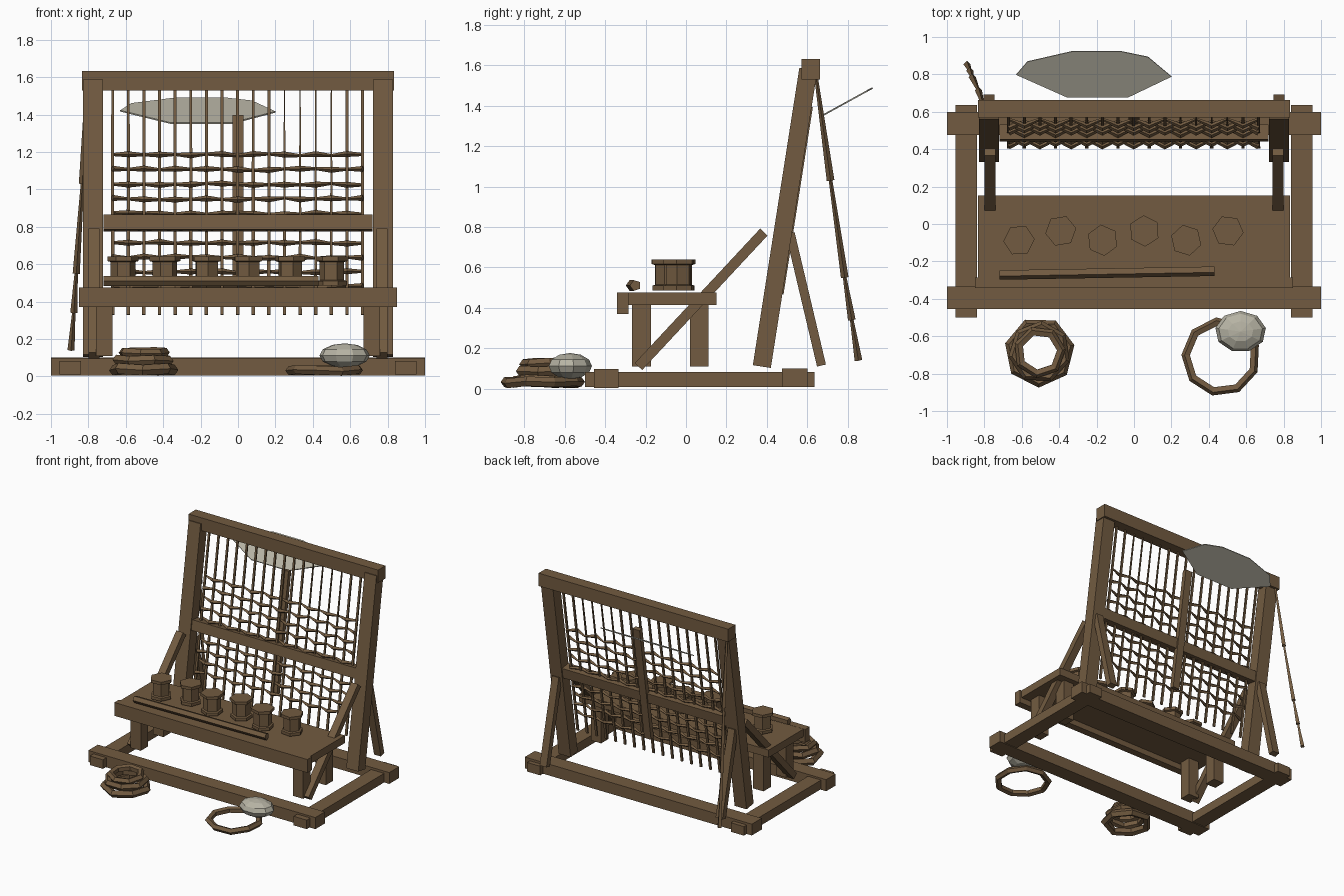
import bpy, bmesh, math, random
from mathutils import Vector

random.seed(4)
cube = bpy.data.objects.get("Cube")
if cube:
    bpy.data.objects.remove(cube, do_unlink=True)


def material(name, rgb):
    m = bpy.data.materials.new(name)
    m.use_nodes = True
    m.diffuse_color = (*rgb, 1)
    m.node_tree.nodes["Principled BSDF"].inputs["Base Color"].default_value = (*rgb, 1)
    return m


WOOD = material("brown wood", (0.17, 0.105, 0.052))
WOOL = material("pale wool", (0.47, 0.45, 0.37))


def finish(name, bm, mat=WOOD):
    bmesh.ops.recalc_face_normals(bm, faces=bm.faces[:])
    mesh = bpy.data.meshes.new(name)
    bm.to_mesh(mesh)
    bm.free()
    mesh.materials.append(mat)
    ob = bpy.data.objects.new(name, mesh)
    bpy.context.collection.objects.link(ob)
    return ob


def box(name, x, y, z):
    """Box from (min, max) pairs."""
    bm = bmesh.new()
    bmesh.ops.create_cube(bm, size=1)
    for v in bm.verts:
        v.co = [lo + (c + 0.5) * (hi - lo) for c, (lo, hi) in zip(v.co, (x, y, z))]
    return finish(name, bm)


def strut(name, p0, p1, width, depth, top_width=None):
    """Bar leaning in the side plane; width lies along x."""
    p0, p1 = Vector(p0), Vector(p1)
    side = Vector((1, 0, 0))
    out = side.cross(p1 - p0).normalized()
    bm = bmesh.new()
    rings = []
    for p, w in ((p0, width), (p1, top_width or width)):
        rings.append([bm.verts.new(p + side * sx * w / 2 + out * sy * depth / 2)
                      for sx, sy in ((-1, -1), (1, -1), (1, 1), (-1, 1))])
    a, b = rings
    bm.faces.new(a)
    bm.faces.new(b)
    for i in range(4):
        j = (i + 1) % 4
        bm.faces.new((a[i], a[j], b[j], b[i]))
    return finish(name, bm)


def tube(name, pts, radii, sides=4, closed=False):
    """Faceted tube swept along a path."""
    pts = [Vector(p) for p in pts]
    n = len(pts)
    bm = bmesh.new()
    rings = []
    for i, p in enumerate(pts):
        if closed:
            t = pts[(i + 1) % n] - pts[i - 1]
        else:
            t = pts[min(i + 1, n - 1)] - pts[max(i - 1, 0)]
        t.normalize()
        ref = Vector((0, 1, 0)) if abs(t.z) > 0.8 else Vector((0, 0, 1))
        u = t.cross(ref).normalized()
        w = u.cross(t)
        rings.append([bm.verts.new(p + radii[i] * (u * math.cos(a) + w * math.sin(a)))
                      for a in (2 * math.pi * k / sides for k in range(sides))])
    for i in range(n if closed else n - 1):
        a, b = rings[i], rings[(i + 1) % n]
        for k in range(sides):
            j = (k + 1) % sides
            bm.faces.new((a[k], a[j], b[j], b[k]))
    if not closed:
        bm.faces.new(rings[0])
        bm.faces.new(rings[-1])
    return finish(name, bm)


def lean(z):
    """Depth of the leaning loom plane at a height."""
    return 0.375 + (z - 0.11) * 0.156


# Ground frame
box("front_ground_rail", (-1, 1), (-0.455, -0.335), (0.005, 0.097))
box("back_ground_rail", (-1, 1), (0.475, 0.6), (0.01, 0.1))

for s, label in ((-1, "right"), (1, "left")):
    def span(a, b):
        return tuple(sorted((s * a, s * b)))

    box(label + "_ground_rail", span(0.84, 0.955), (-0.5, 0.635), (0.01, 0.082))
    # Upright frame and its props
    strut(label + "_post", (s * 0.775, 0.375, 0.11), (s * 0.775, 0.605, 1.58), 0.105, 0.09)
    strut(label + "_back_leg", (s * 0.775, 0.67, 0.115), (s * 0.775, 0.515, 0.77), 0.06, 0.045)
    strut(label + "_front_brace", (s * 0.77, -0.235, 0.11), (s * 0.77, 0.385, 0.775), 0.06, 0.05)
    # Bench legs
    for place, y in (("front", -0.22), ("back", 0.065)):
        box(f"{label}_bench_{place}_leg", span(0.67, 0.76), (y - 0.046, y + 0.046), (0.11, 0.42))

# Cross beams and centre slat
box("top_beam", (-0.835, 0.835), (0.57, 0.662), (1.53, 1.632))
strut("middle_beam", (0, lean(0.78), 0.78), (0, lean(0.86), 0.86), 1.44, 0.08)
strut("centre_slat", (0, 0.465, 0.47), (0, 0.61, 1.395), 0.06, 0.035)

# Bench
box("bench_top", (-0.835, 0.835), (-0.33, 0.152), (0.415, 0.475))
box("bench_apron", (-0.85, 0.85), (-0.342, -0.285), (0.37, 0.476))

# Warp strips
warp_x = [-0.67 + i * 0.0835 for i in range(17)]
for i, x in enumerate(warp_x):
    strut(f"warp_strip_{i + 1}", (x, lean(0.33), 0.33), (x, lean(1.54), 1.54),
          0.018, 0.012, 0.006 if 10 < i < 15 else 0.015)

# Weft rows woven in and out of the warp
for r in range(10):
    z = 0.48 + r * 0.0783
    pts, radii = [], []
    for i, x in enumerate(warp_x):
        sign = 1 if (i + r) % 2 else -1
        pts.append((x, lean(z) + sign * 0.018, z + random.uniform(-0.005, 0.005)))
        radii.append(0.016 if sign < 0 else 0.008)
    tube(f"weft_row_{r + 1}", pts, radii)

# Spools on the bench: turned profile with two rims
profile = ((0, 0.486), (0.08, 0.486), (0.08, 0.51), (0.066, 0.515),
           (0.066, 0.612), (0.084, 0.617), (0.084, 0.64), (0, 0.64))
for i in range(6):
    cx, cy = -0.615 + i * 0.2235, -0.087 if i % 2 == 0 else -0.037
    bm = bmesh.new()
    turn = random.uniform(0, 1)
    rings = []
    for rad, z in profile[1:-1]:
        rings.append([bm.verts.new((cx + rad * math.cos(turn + k * math.pi / 3),
                                    cy + rad * math.sin(turn + k * math.pi / 3), z))
                      for k in range(6)])
    for a, b in zip(rings, rings[1:]):
        for k in range(6):
            j = (k + 1) % 6
            bm.faces.new((a[k], a[j], b[j], b[k]))
    bm.faces.new(rings[0])
    bm.faces.new(rings[-1])
    finish(f"spool_{i + 1}", bm)

# Beater stick
tube("beater_stick", [(-0.72, -0.27, 0.511), (0.43, -0.25, 0.511)], [0.028, 0.028], 5)


# Rope coils
def coil(name, x, y, z, radius, thick, count, turn):
    pts = [(x + radius * math.cos(turn + 2 * math.pi * k / count),
            y + radius * math.sin(turn + 2 * math.pi * k / count),
            z + random.uniform(-0.006, 0.006)) for k in range(count)]
    tube(name, pts, [thick] * count, 5, closed=True)


coil("coil_bottom", -0.505, -0.685, 0.038, 0.16, 0.03, 7, 0.2)
coil("coil_middle", -0.505, -0.685, 0.085, 0.14, 0.028, 7, 0.6)
coil("coil_top", -0.505, -0.685, 0.127, 0.115, 0.026, 7, 1.0)
coil("loose_rope_ring", 0.465, -0.71, 0.033, 0.187, 0.025, 9, 0.3)

# Hanging cord: tapered lengths on the right post
cord = [(-0.81, 0.645, 1.53), (-0.832, 0.715, 1.03), (-0.865, 0.785, 0.55),
        (-0.878, 0.82, 0.34), (-0.893, 0.853, 0.14)]
for i, (a, b) in enumerate(zip(cord, cord[1:])):
    tube(f"hanging_cord_{i + 1}", [a, b], [0.009, 0.019])

# Wool ball
bm = bmesh.new()
bmesh.ops.create_uvsphere(bm, u_segments=9, v_segments=6, radius=1)
for v in bm.verts:
    v.co = (0.57 + v.co.x * 0.137, -0.575 + v.co.y * 0.11, 0.112 + v.co.z * 0.065)
finish("wool_ball", bm, WOOL)

# Fleece sheet behind the top beam
outline = ((-0.63, 0.80), (-0.57, 0.87), (-0.33, 0.925), (-0.07, 0.925),
           (0.075, 0.895), (0.2, 0.79), (-0.03, 0.68), (-0.36, 0.68))
bm = bmesh.new()
face = bm.faces.new([bm.verts.new((x, y, 1.35 + (y - 0.68) * 0.55)) for x, y in outline])
top = bmesh.ops.extrude_face_region(bm, geom=[face])["geom"]
bmesh.ops.translate(bm, vec=(0, -0.003, 0.007),
                    verts=[g for g in top if isinstance(g, bmesh.types.BMVert)])
finish("fleece_sheet", bm, WOOL)
